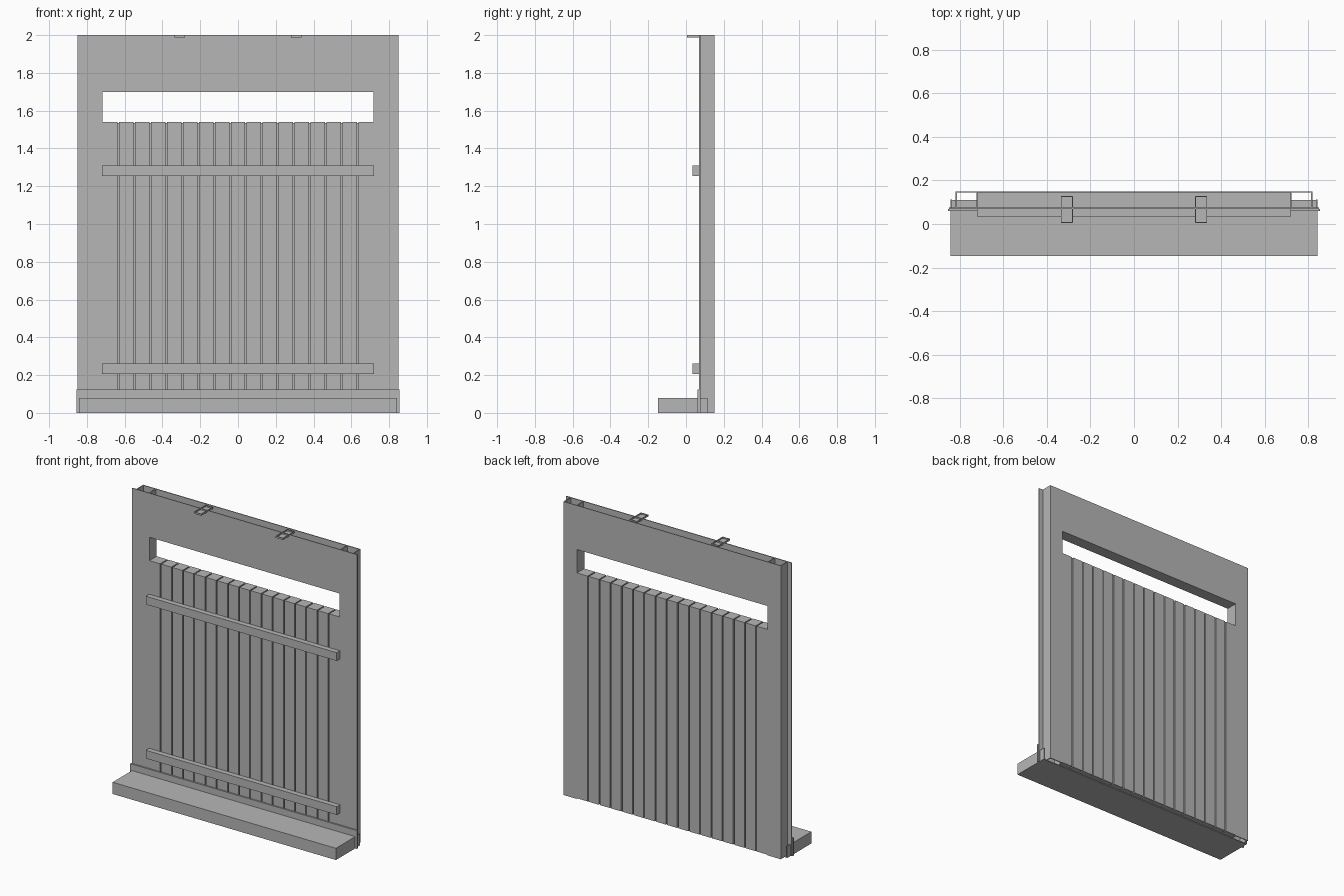
import bpy
import bmesh

if "Cube" in bpy.data.objects:
    bpy.data.objects.remove(bpy.data.objects["Cube"])

grey = bpy.data.materials.new("plain grey")
grey.diffuse_color = (0.47, 0.47, 0.47, 1.0)
grey.use_nodes = True
grey.node_tree.nodes["Principled BSDF"].inputs["Base Color"].default_value = grey.diffuse_color


def boxes(name, spans):
    """One object from boxes given as (x0, x1, y0, y1, z0, z1)."""
    bm = bmesh.new()
    for x0, x1, y0, y1, z0, z1 in spans:
        verts = bmesh.ops.create_cube(bm, size=1)["verts"]
        for v in verts:
            v.co = ((x0 + x1) / 2 + v.co.x * (x1 - x0),
                    (y0 + y1) / 2 + v.co.y * (y1 - y0),
                    (z0 + z1) / 2 + v.co.z * (z1 - z0))
    mesh = bpy.data.meshes.new(name)
    bm.to_mesh(mesh)
    bm.free()
    mesh.materials.append(grey)
    obj = bpy.data.objects.new(name, mesh)
    bpy.context.collection.objects.link(obj)
    return obj


def mirrored(spans):
    """Repeat boxes on the other side of x = 0."""
    return spans + [(-b, -a, c, d, e, f) for a, b, c, d, e, f in spans]


FRONT, BACK, T = 0.07, 0.15, 0.006   # panel depth and sheet thickness
OPEN, EDGE, LIP = 0.718, 0.82, 0.85  # opening, post edge and front lip
SLAT_TOP, LINTEL, TOP = 1.54, 1.70, 2.0

# Hollow side posts: front sheet with lip, back sheet, outer web, jamb
boxes("side_posts", mirrored([
    (OPEN, LIP, FRONT, FRONT + T, 0, TOP),
    (OPEN, EDGE, BACK - T, BACK, 0, TOP),
    (EDGE - T, EDGE, FRONT + T, BACK - T, 0, TOP),
    (OPEN, OPEN + T, FRONT + T, BACK - T, 0, TOP),
]))

# Hollow header, open at the top, closed underneath by the lintel
boxes("header", [
    (-OPEN, OPEN, FRONT, FRONT + T, LINTEL, TOP),
    (-OPEN, OPEN, BACK - T, BACK, LINTEL, TOP),
    (-OPEN, OPEN, FRONT + T, BACK - T, LINTEL, LINTEL + T),
])

# Seventeen vertical slats with narrow grooves over a core sheet
COUNT, GAP = 17, 0.008
pitch = 2 * OPEN / COUNT
slats = []
for i in range(COUNT):
    left = -OPEN + i * pitch
    slats.append((left + (GAP / 2 if i else 0),
                  left + pitch - (GAP / 2 if i < COUNT - 1 else 0),
                  FRONT + 0.001, BACK - 0.001, 0.004, SLAT_TOP))
boxes("slats", slats)
boxes("slat_core", [(-OPEN, OPEN, 0.105, 0.115, 0.006, SLAT_TOP - 0.006)])

# Two horizontal rails across the slats
boxes("rails", [(-0.72, 0.72, 0.035, FRONT, z, z + 0.056)
                for z in (0.205, 1.255)])

# Sill with upstand and end tabs
boxes("sill", [(-0.842, 0.842, -0.148, 0.062, 0, 0.08),
               (-0.842, 0.842, 0.062, 0.11, 0, 0.004)])
boxes("sill_upstand", [(-0.855, 0.855, 0.06, FRONT, 0, 0.124)])
boxes("sill_end_tabs", mirrored([(0.836, 0.842, 0.06, 0.113, 0, 0.08)]))

# Top clips: shallow trays hooked over the front sheet
clip = []
for x0, x1, y0, y1 in ((0.28, 0.336, 0.005, 0.128),):
    w = 0.004
    clip += [(x0, x1, y0, y1, 1.988, 1.991),
             (x0, x0 + w, y0, y1, 1.991, 2.0),
             (x1 - w, x1, y0, y1, 1.991, 2.0),
             (x0 + w, x1 - w, y0, y0 + w, 1.991, 2.0),
             (x0 + w, x1 - w, y1 - w, y1, 1.991, 2.0)]
boxes("top_clips", mirrored(clip))
